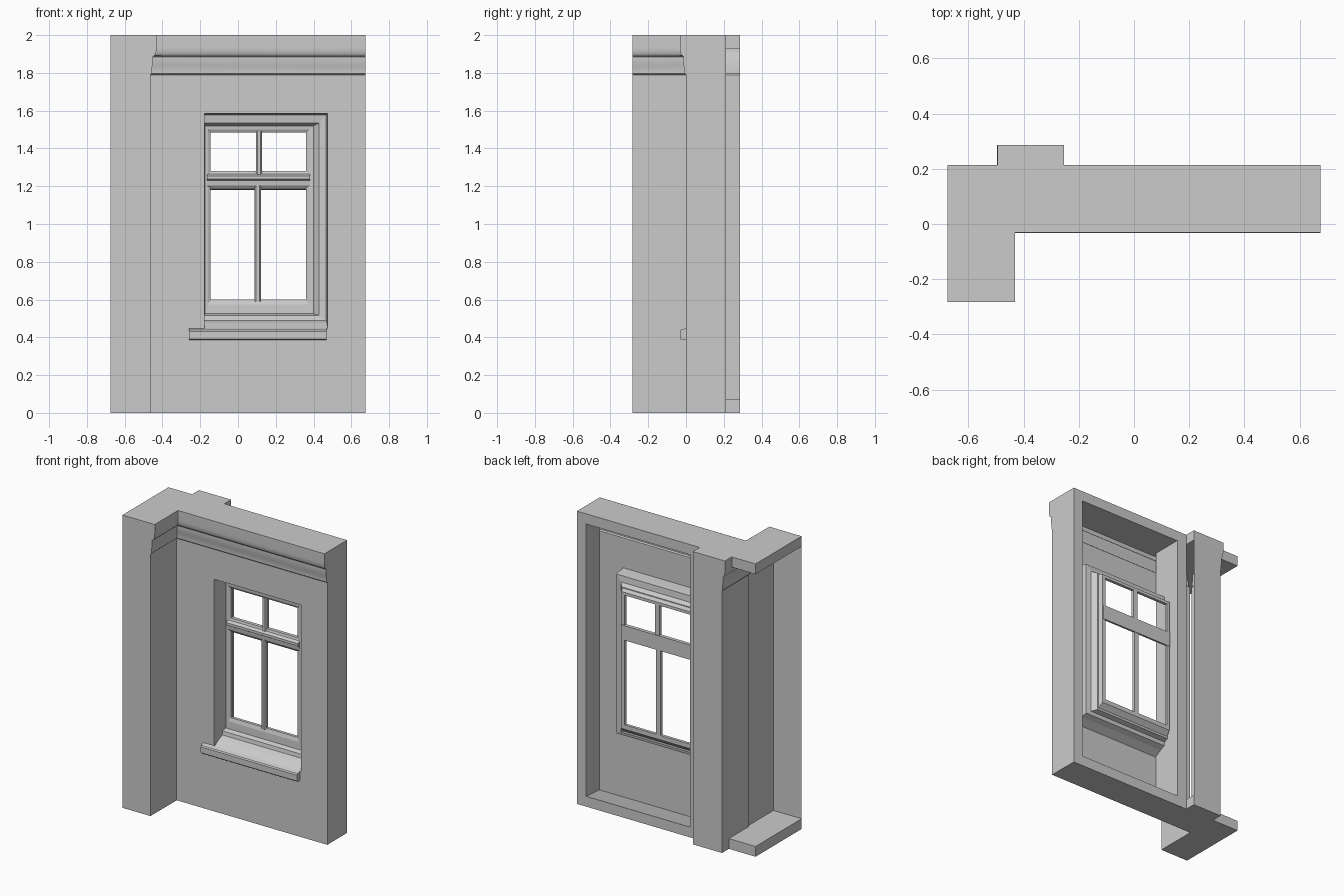
import bpy, bmesh, math

if "Cube" in bpy.data.objects:
    bpy.data.objects.remove(bpy.data.objects["Cube"])

L, R = -0.675, 0.675          # wall ends
FRONT, BACK = -0.283, 0.213   # leg front, wall back
IN = -0.463                   # leg inner face
PIL = -0.473                  # pilaster outer face
T = 0.07                      # rim thickness

# cornice section: (projection, height)
OVOLO = [(0.017 + 0.015 * math.sin(a), 1.89 + 0.045 * (1 - math.cos(a)))
         for a in [i * math.pi / 16 for i in range(9)]]
PROFILE = [(0, 0), (0, 1.79), (0.008, 1.797), (0.008, 1.83), (0.012, 1.84),
           (0.012, 1.885)] + OVOLO + [(0.032, 2)]


def make(name, verts, faces, smooth=False):
    bm = bmesh.new()
    vs = [bm.verts.new(v) for v in verts]
    for f in faces:
        bm.faces.new([vs[i] for i in f])
    bmesh.ops.remove_doubles(bm, verts=bm.verts, dist=1e-5)
    bmesh.ops.recalc_face_normals(bm, faces=bm.faces)
    me = bpy.data.meshes.new(name)
    bm.to_mesh(me)
    bm.free()
    ob = bpy.data.objects.new(name, me)
    bpy.context.collection.objects.link(ob)
    if smooth:
        bpy.ops.object.select_all(action='DESELECT')
        ob.select_set(True)
        bpy.context.view_layer.objects.active = ob
        bpy.ops.object.shade_smooth_by_angle(angle=math.radians(35))
    return ob


def prism(name, pts, axis, a, b):
    """Extrude a 2D outline along an axis; pts are the two other coordinates in order."""
    def place(p, t):
        c = list(p)
        c.insert(axis, t)
        return c
    n = len(pts)
    verts = [place(p, a) for p in pts] + [place(p, b) for p in pts]
    faces = [(i, (i + 1) % n, n + (i + 1) % n, n + i) for i in range(n)]
    return make(name, verts, faces + [tuple(range(n)), tuple(range(n, 2 * n))])


def box(name, x0, x1, y0, y1, z0, z1):
    return prism(name, [(x0, y0), (x1, y0), (x1, y1), (x0, y1)], 2, z0, z1)


# window opening in the wall plane
X0, X1, Z0, Z1 = -0.18, 0.475, 0.445, 1.585

# wall face around the opening, up to the cornice
xs, zs = [IN, X0, X1, R], [0, Z0, Z1, 1.79]
verts = [(x, 0, z) for z in zs for x in xs]
faces = [(4 * j + i, 4 * j + i + 1, 4 * j + i + 5, 4 * j + i + 4)
         for j in range(3) for i in range(3) if (i, j) != (1, 1)]
make("wall_face", verts, faces)

# inner side of the leg with the cornice running round the inside corner
verts, faces = [], []
for o, z in PROFILE:
    verts += [(IN + o, FRONT, z), (IN + o, -o, z), (R, -o, z)]
for k in range(len(PROFILE) - 1):
    a, b = 3 * k, 3 * k + 3
    faces.append((a, a + 1, b + 1, b))
    if k:
        faces.append((a + 1, a + 2, b + 2, b + 1))
make("leg_side_and_cornice", verts, faces, True)

# leg front and right wall end, both following the cornice outline
outline = [(L, FRONT, 0)] + [(IN + o, FRONT, z) for o, z in PROFILE] + [(L, FRONT, 2)]
make("leg_front", outline, [tuple(range(len(outline)))])
outline = [(R, BACK, 0)] + [(R, -o, z) for o, z in PROFILE] + [(R, BACK, 2)]
make("wall_end", outline, [tuple(range(len(outline)))])

# top slab, bottom slab under the leg, and tapered bottom rim under the wall
prism("top_slab", [(L, FRONT), (IN + 0.0315, FRONT), (IN + 0.0315, -0.0315),
                   (R, -0.0315), (R, BACK), (L, BACK)], 2, 2 - T, 2)
prism("bottom_slab", [(L, FRONT), (IN, FRONT), (IN, 0), (-0.253, 0), (-0.253, BACK),
                      (L, BACK)], 2, 0, T)
prism("bottom_rim", [(0, 0), (BACK, 0), (BACK, T), (0, 0.02)], 0, -0.253, R)

# tapered right post and post beside the pilaster
prism("end_post", [(R, 0), (R, BACK), (R - T, BACK), (R - 0.02, 0)], 2, 0, 2)
box("inner_post", -0.253, -0.178, 0.002, BACK, 0, 2)

# hollow back pilaster: back sheet and outer side with the cornice
PB = 0.287
side = [(PIL - 0.7 * o, z) for o, z in PROFILE]
verts = [(x, y, z) for x, z in side for y in (0.0, PB)]
faces = [(2 * k, 2 * k + 1, 2 * k + 3, 2 * k + 2) for k in range(len(side) - 1)]
make("pilaster_side", verts, faces, True)
outline = [(-0.253, PB, 0)] + [(x, PB, z) for x, z in side] + [(-0.253, PB, 2)]
make("pilaster_back", outline, [tuple(range(len(outline)))])
for name, z0, z1, x0 in (("pilaster_foot", 0, T, PIL), ("pilaster_cap", 2 - T, 2, -0.495)):
    box(name, x0, -0.253, BACK, PB, z0, z1)

# stepped reveal and outer window frame: (y, x0, x1, z0, z1) rings
rings = [(0, X0, X1, Z0, Z1),
         (0.05, X0, X1 - 0.004, 0.475, Z1 - 0.004),
         (0.085, X0, X1 - 0.008, 0.49, Z1 - 0.008),
         (0.09, X0 + 0.002, 0.43, 0.515, 1.535),
         (0.12, X0 + 0.005, 0.40, 0.525, 1.52),
         (0.122, -0.16, 0.375, 0.575, 1.50),
         (0.13, -0.145, 0.36, 0.60, 1.485),
         (0.15, -0.145, 0.36, 0.60, 1.485),
         (0.15, -0.165, 0.385, 0.57, 1.505),
         (0.121, -0.173, 0.395, 0.54, 1.515)]
verts, faces = [], []
for y, x0, x1, z0, z1 in rings:
    verts += [(x0, y, z0), (x1, y, z0), (x1, y, z1), (x0, y, z1)]
for k in range(len(rings) - 1):
    for i in range(4):
        j = (i + 1) % 4
        faces.append((4 * k + i, 4 * k + j, 4 * k + 4 + j, 4 * k + 4 + i))
make("window_frame", verts, faces)

# mullions with chamfered fronts
for name, x0, x1, z0, z1 in (("lower_mullion", 0.088, 0.122, 0.59, 1.22),
                             ("upper_mullion", 0.095, 0.128, 1.25, 1.49)):
    prism(name, [(x0, 0.15), (x0, 0.13), (x0 + 0.008, 0.12), (x1 - 0.008, 0.12),
                 (x1, 0.13), (x1, 0.15)], 2, z0, z1)

# moulded transom
prism("transom", [(0.155, 1.18), (0.135, 1.185), (0.12, 1.205), (0.117, 1.23),
                  (0.105, 1.237), (0.105, 1.255), (0.125, 1.265), (0.13, 1.28),
                  (0.155, 1.28)], 0, -0.165, 0.38)

# projecting sill
prism("sill", [(0.0, 0.385), (-0.025, 0.385), (-0.032, 0.392), (-0.032, 0.432),
               (-0.026, 0.44), (0.0, 0.448)], 0, -0.26, 0.468)
